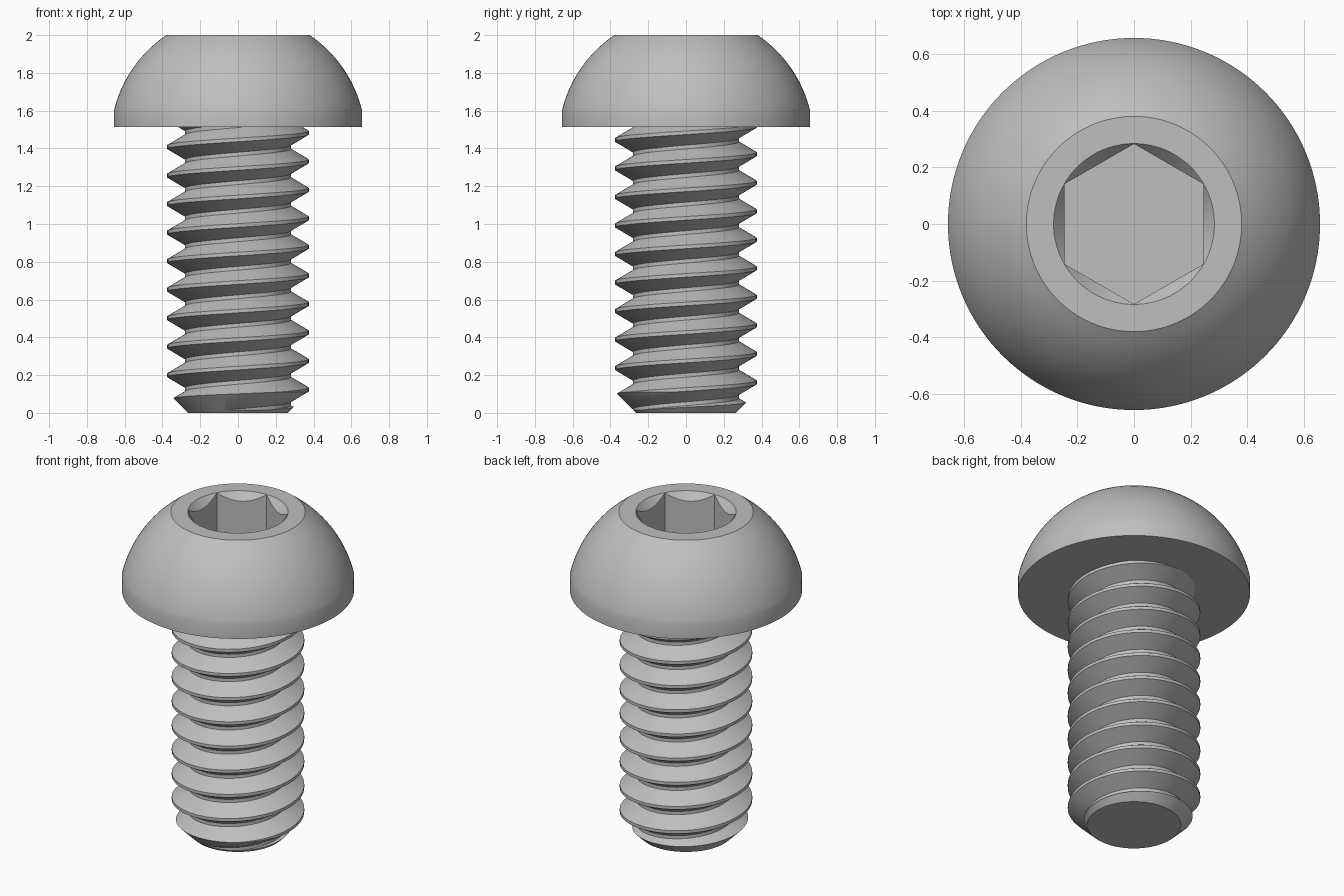
import bpy, bmesh
from math import pi, cos, sin, sqrt

cube = bpy.data.objects.get("Cube")
if cube:
    bpy.data.objects.remove(cube, do_unlink=True)

STEEL = (0.52, 0.52, 0.52, 1)
steel = bpy.data.materials.new("grey steel")
steel.use_nodes = True
steel.diffuse_color = STEEL
steel.node_tree.nodes["Principled BSDF"].inputs["Base Color"].default_value = STEEL


def make_object(name, bm):
    bmesh.ops.recalc_face_normals(bm, faces=bm.faces[:])
    mesh = bpy.data.meshes.new(name)
    bm.to_mesh(mesh)
    bm.free()
    mesh.materials.append(steel)
    obj = bpy.data.objects.new(name, mesh)
    bpy.context.collection.objects.link(obj)
    return obj


def lathe(name, profile, sides, start=0.0):
    """Closed solid turned around z from (radius, height) points, flat ends."""
    bm = bmesh.new()
    rings = []
    for r, z in profile:
        angles = [start + 2 * pi * i / sides for i in range(sides)]
        rings.append([bm.verts.new((r * cos(a), r * sin(a), z)) for a in angles])
    for low, high in zip(rings, rings[1:]):
        for i in range(sides):
            j = (i + 1) % sides
            bm.faces.new((low[i], low[j], high[j], high[i]))
    bm.faces.new(rings[0][::-1])
    bm.faces.new(rings[-1])
    return make_object(name, bm)


def cut(obj, tool, operation):
    mod = obj.modifiers.new("cut", "BOOLEAN")
    mod.operation = operation
    mod.solver = "EXACT"
    mod.object = tool
    bpy.context.view_layer.objects.active = obj
    bpy.ops.object.modifier_apply(modifier=mod.name)
    bpy.data.objects.remove(tool, do_unlink=True)


def smooth(obj):
    bpy.ops.object.select_all(action="DESELECT")
    obj.select_set(True)
    bpy.context.view_layer.objects.active = obj
    bpy.ops.object.shade_smooth_by_angle(angle=pi / 7)


# Domed head: short straight rim, then an arc centred on the axis
TOP, UNDER = 2.0, 1.513
ARC_Z, ARC_R = 1.441, 0.676
dome = []
for i in range(17):
    z = 1.6 + (TOP - 1.6) * i / 16
    dome.append((sqrt(ARC_R ** 2 - (z - ARC_Z) ** 2), z))
head = lathe("domed_head", [(dome[0][0], UNDER)] + dome, 128)

# Hexagonal socket with a conical lead-in
cut(head, lathe("hex_cutter", [(0.283, 1.73), (0.283, 2.1)], 6, pi / 2), "DIFFERENCE")
cut(head, lathe("cone_cutter", [(0.235, TOP - 0.06), (0.284, TOP), (0.315, TOP + 0.04)], 96),
    "DIFFERENCE")
smooth(head)

# Threaded shank: four helical lines per pitch joined into one continuous skin
PITCH, STEPS, TURNS = 0.151, 72, 13
START = 0.124 - 2.5 * PITCH
thread = [(0.28, 0.01), (0.375, 0.066), (0.375, 0.085), (0.28, 0.141)]
bm = bmesh.new()
columns = []
for k in range(STEPS * TURNS + 1):
    a = 2 * pi * k / STEPS
    lift = START + PITCH * k / STEPS
    columns.append([bm.verts.new((r * cos(a), r * sin(a), z + lift)) for r, z in thread])
for k in range(STEPS * TURNS):
    here, there = columns[k], columns[k + 1]
    for j in range(3):
        bm.faces.new((here[j], there[j], there[j + 1], here[j + 1]))
    if k + STEPS < STEPS * TURNS:
        up, up_next = columns[k + STEPS], columns[k + STEPS + 1]
        bm.faces.new((here[3], there[3], up_next[0], up[0]))

# Close both ragged ends with fans; they are trimmed away below
border = [e for e in bm.edges if e.is_boundary]
low_end = bm.verts.new((0, 0, START - 0.1))
high_end = bm.verts.new((0, 0, START + PITCH * (TURNS + 1) + 0.1))
for e in border:
    tip = low_end if e.verts[0].co.z < 0.75 else high_end
    bm.faces.new((e.verts[0], e.verts[1], tip))
shank = make_object("threaded_shank", bm)

# Trim to length with a chamfered tip
trim = lathe("trim_cutter", [(0.265, 0), (0.415, 0.15), (0.415, UNDER + 0.02)], 96)
cut(shank, trim, "INTERSECT")
smooth(shank)
